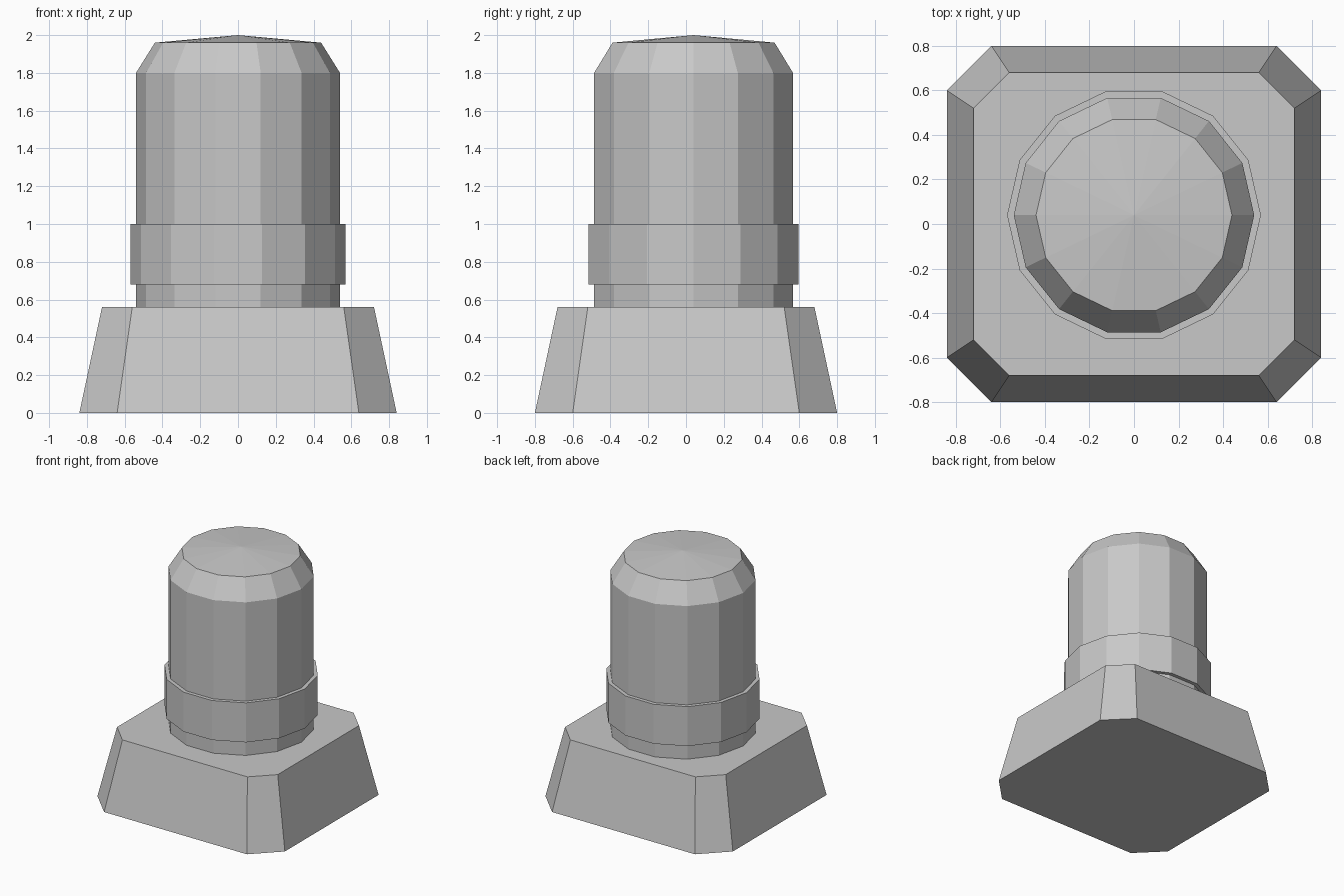
import bpy
import bmesh
from math import cos, sin, tau

cube = bpy.data.objects.get("Cube")
if cube:
    bpy.data.objects.remove(cube, do_unlink=True)

GREY = (0.58, 0.58, 0.58, 1.0)
SIDES = 14
COLUMN_Y = 0.04

grey = bpy.data.materials.new("plain_grey")
grey.use_nodes = True
grey.diffuse_color = GREY
grey.node_tree.nodes["Principled BSDF"].inputs["Base Color"].default_value = GREY


def circle(radius, z):
    return [(radius * cos(tau * i / SIDES),
             COLUMN_Y + radius * sin(tau * i / SIDES), z) for i in range(SIDES)]


def chamfered_rectangle(hx, hy, cut, z):
    return [(hx, hy - cut, z), (hx - cut, hy, z), (cut - hx, hy, z), (-hx, hy - cut, z),
            (-hx, cut - hy, z), (cut - hx, -hy, z), (hx - cut, -hy, z), (hx, cut - hy, z)]


def loft(name, loops, apex=None, closed=False):
    """Skin stacked loops; cap the ends, or join last to first when closed."""
    bm = bmesh.new()
    rings = [[bm.verts.new(p) for p in loop] for loop in loops]
    pairs = list(zip(rings, rings[1:]))
    if closed:
        pairs.append((rings[-1], rings[0]))
    n = len(rings[0])
    for low, high in pairs:
        for i in range(n):
            j = (i + 1) % n
            bm.faces.new((low[i], low[j], high[j], high[i]))
    if not closed:
        bm.faces.new(rings[0][::-1])
        if apex:
            tip = bm.verts.new(apex)
            for i in range(n):
                bm.faces.new((rings[-1][i], rings[-1][(i + 1) % n], tip))
        else:
            bm.faces.new(rings[-1])
    bmesh.ops.recalc_face_normals(bm, faces=bm.faces)
    mesh = bpy.data.meshes.new(name)
    bm.to_mesh(mesh)
    bm.free()
    mesh.materials.append(grey)
    obj = bpy.data.objects.new(name, mesh)
    bpy.context.collection.objects.link(obj)
    return obj


# Tapered plinth with cut corners
loft("base", [chamfered_rectangle(0.84, 0.80, 0.20, 0.0),
              chamfered_rectangle(0.72, 0.68, 0.16, 0.56)])

# Faceted column with bevelled shoulder and shallow pointed cap
loft("column", [circle(0.54, 0.56), circle(0.54, 1.80), circle(0.44, 1.96)],
     apex=(0, COLUMN_Y, 2.0))

# Collar band around the column
loft("collar", [circle(0.54, 0.68), circle(0.57, 0.68),
                circle(0.57, 1.00), circle(0.54, 1.00)], closed=True)
